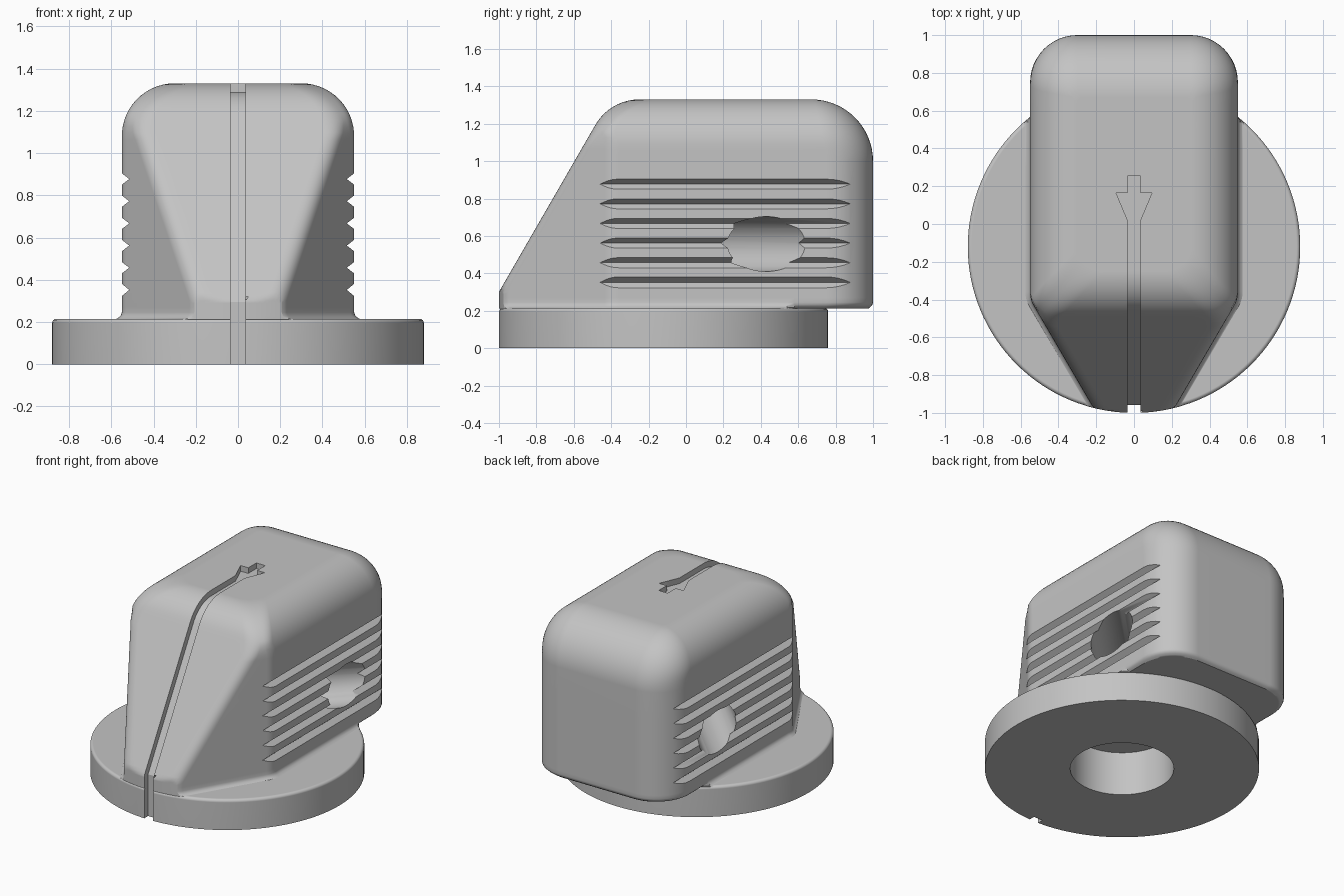
import bpy, bmesh
from math import sin, cos, pi, sqrt, radians
from mathutils import Matrix, Vector

cube = bpy.data.objects.get("Cube")
if cube:
    bpy.data.objects.remove(cube, do_unlink=True)

grey = bpy.data.materials.new("matte grey")
grey.use_nodes = True
grey.diffuse_color = (0.55, 0.55, 0.55, 1)
bsdf = next(n for n in grey.node_tree.nodes if n.type == 'BSDF_PRINCIPLED')
bsdf.inputs["Base Color"].default_value = grey.diffuse_color
bsdf.inputs["Roughness"].default_value = 0.6

DISC_Y, DISC_R, DISC_TOP = -0.12, 0.88, 0.215
HALF_W, TOP, SIDE_R, BACK_R = 0.55, 1.33, 0.25, 0.33
NOSE_Y, NOSE_Z, NOSE_R = -0.25, 1.06, 0.27
TAPER = 0.583


def make(name, bm):
    bmesh.ops.recalc_face_normals(bm, faces=bm.faces)
    me = bpy.data.meshes.new(name)
    bm.to_mesh(me)
    bm.free()
    me.materials.append(grey)
    ob = bpy.data.objects.new(name, me)
    bpy.context.collection.objects.link(ob)
    return ob


def prism(bm, outline, place, lo, hi):
    """Extrude an outline; place(a, b, t) maps it into space."""
    ends = [[bm.verts.new(place(a, b, t)) for a, b in outline] for t in (lo, hi)]
    bm.faces.new(ends[0])
    bm.faces.new(ends[1][::-1])
    n = len(outline)
    for i in range(n):
        j = (i + 1) % n
        bm.faces.new((ends[0][i], ends[1][i], ends[1][j], ends[0][j]))


def cylinder(name, radius, start, end, segments=64):
    start, end = Vector(start), Vector(end)
    axis = end - start
    bm = bmesh.new()
    bmesh.ops.create_cone(
        bm, cap_ends=True, segments=segments, radius1=radius, radius2=radius,
        depth=axis.length,
        matrix=Matrix.Translation((start + end) / 2) @ axis.to_track_quat('Z', 'Y').to_matrix().to_4x4())
    return make(name, bm)


def combine(target, other, operation):
    other.hide_render = True
    mod = target.modifiers.new(other.name, 'BOOLEAN')
    mod.operation, mod.solver, mod.object = operation, 'EXACT', other
    bpy.context.view_layer.objects.active = target
    bpy.ops.object.modifier_apply(modifier=mod.name)
    bpy.data.objects.remove(other, do_unlink=True)


def curve(a, c, b, n=6):
    """Rounded corner between a and b, pulled towards c."""
    return [a * (1 - t) ** 2 + c * 2 * t * (1 - t) + b * t * t
            for t in (i / n for i in range(n + 1))]


def drop(z, r):
    """Inset of a fillet of radius r below the top."""
    h = min(max(0, z - (TOP - r)), r)
    return r - sqrt(max(0, r * r - h * h))


def front_y(z):
    if z > NOSE_Z + NOSE_R / 2:
        return NOSE_Y - sqrt(max(0, NOSE_R ** 2 - (z - NOSE_Z) ** 2))
    return max(-1, -0.484 - (1.195 - z) / sqrt(3))


def half_slice(z):
    """Right half of the grip's outline at height z, front to back."""
    w, yb, yf = HALF_W - drop(z, SIDE_R), 1 - drop(z, BACK_R), front_y(z)
    c1 = Vector((min(0.2 + (yf + 1) * TAPER, w - 0.08), yf))
    c2 = Vector((w, max(-1 + (w - 0.2) / TAPER, yf + 0.08)))
    edge = c2 - c1
    d1 = edge.normalized() * min(0.06, edge.length / 2)
    d2 = edge.normalized() * min(0.04, edge.length / 2)
    a = c1 - Vector((0.06, 0))
    pts = [Vector((a.x * i / 6, yf)) for i in range(6)]
    pts += curve(a, c1, c1 + d1)
    pts += curve(c2 - d2 * 1.001, c2, c2 + Vector((0, 0.04)))
    pts += [Vector((w, y)) for y in (0.3, 0.54, 0.58)]
    r = max(0.03, SIDE_R - drop(z, SIDE_R))
    pts += [Vector((w - r + r * cos(k * pi / 24), yb - r + r * sin(k * pi / 24)))
            for k in range(13)]
    pts.append(Vector((0, yb)))
    # foot: flares onto the disc, rounds under where it overhangs
    foot = max(0, 0.245 - z) / 0.033
    for p in pts:
        if p.y > 0.56:
            s = 0.025 * foot ** 2
            p.x -= s * min(1, p.x / 0.3)
            p.y -= s if p.y > 0.7 else 0
        elif p.x > 0.15:
            p.x += 0.03 * foot ** 2
        if p.y < -0.5:
            p.y = max(p.y, DISC_Y - sqrt(DISC_R ** 2 - p.x ** 2))
    return pts


# Grip, lofted from horizontal slices
heights = [0.212, 0.218, 0.224, 0.232, 0.245, 0.27, 0.29, 0.301, 0.32, 0.34, 0.37, 0.6, 0.8]
heights += [TOP - BACK_R + BACK_R * sin(k * pi / 32) for k in range(17)]
bm = bmesh.new()
rings = []
for z in heights:
    half = half_slice(z)
    full = half + [Vector((-p.x, p.y)) for p in half[-2:0:-1]]
    rings.append([bm.verts.new((p.x, p.y, z)) for p in full])
for low, high in zip(rings, rings[1:]):
    for i in range(len(low)):
        j = (i + 1) % len(low)
        bm.faces.new((low[i], low[j], high[j], high[i]))
bm.faces.new(rings[0][::-1])
bm.faces.new(rings[-1])
bmesh.ops.remove_doubles(bm, verts=bm.verts, dist=0.0002)
grip = make("grip", bm)

# Base disc with a softened upper rim
knob = cylinder("knob", DISC_R, (0, DISC_Y, 0), (0, DISC_Y, DISC_TOP), 128)
bm = bmesh.new()
bm.from_mesh(knob.data)
rim = [e for e in bm.edges if all(v.co.z > 0.2 for v in e.verts)]
bmesh.ops.bevel(bm, geom=rim, offset=0.02, segments=4, profile=0.5, affect='EDGES')
bm.to_mesh(knob.data)
bm.free()
combine(knob, grip, 'UNION')

# Finger grooves on both sides
bm = bmesh.new()
for side in (-1, 1):
    for k in range(6):
        z = 0.352 + 0.105 * k
        outline = [(HALF_W - 0.035, z), (HALF_W + 0.035, z + 0.058), (HALF_W + 0.035, z - 0.058)]
        if k:
            outline = [(HALF_W - 0.035, z), (HALF_W + 0.03, z + 0.05), (HALF_W + 0.03, z - 0.05)]
        prism(bm, outline, lambda a, b, t: (side * a, t, b), -0.7, 0.95)
combine(knob, make("finger_grooves", bm), 'DIFFERENCE')

# Pointer line running over the top and down the front
DEPTH = 0.04
inner = NOSE_R - DEPTH
floor = [(0.255, TOP - DEPTH)]
floor += [(NOSE_Y - inner * sin(radians(a)), NOSE_Z + inner * cos(radians(a)))
          for a in range(0, 61, 6)]
y, z = floor[-1]
floor += [(-0.957, z - (y + 0.957) * sqrt(3)), (-0.957, -0.1)]
outline = floor + [(-1.2, -0.1), (-1.2, 1.5), (0.255, 1.5)]
bm = bmesh.new()
prism(bm, outline, lambda a, b, t: (t, a, b), -0.035, 0.035)
combine(knob, make("pointer_line", bm), 'DIFFERENCE')

# Flared arrow head of the pointer
bm = bmesh.new()
head = [(-0.034, 0.02), (0.034, 0.02), (0.095, 0.165), (-0.095, 0.165)]
prism(bm, head, lambda a, b, t: (a, b, t), TOP - DEPTH, 1.5)
combine(knob, make("pointer_head", bm), 'DIFFERENCE')

# Stepped bore and the two angled screw holes
combine(knob, cylinder("bore", 0.333, (0, DISC_Y, -0.1), (0, DISC_Y, 0.31)), 'DIFFERENCE')
combine(knob, cylinder("shaft_hole", 0.2, (0, DISC_Y, 0.2), (0, DISC_Y, 0.9)), 'DIFFERENCE')
for side in (-1, 1):
    hole = cylinder("screw_hole", 0.147, (side * 0.05, DISC_Y + 0.05, 0.557),
                    (side * 0.9, DISC_Y + 0.9, 0.557), 40)
    combine(knob, hole, 'DIFFERENCE')

# Shading
bpy.ops.object.select_all(action='DESELECT')
knob.select_set(True)
bpy.context.view_layer.objects.active = knob
bpy.ops.object.shade_smooth_by_angle(angle=radians(28))
normals = knob.modifiers.new("weighted_normals", 'WEIGHTED_NORMAL')
normals.keep_sharp = True
